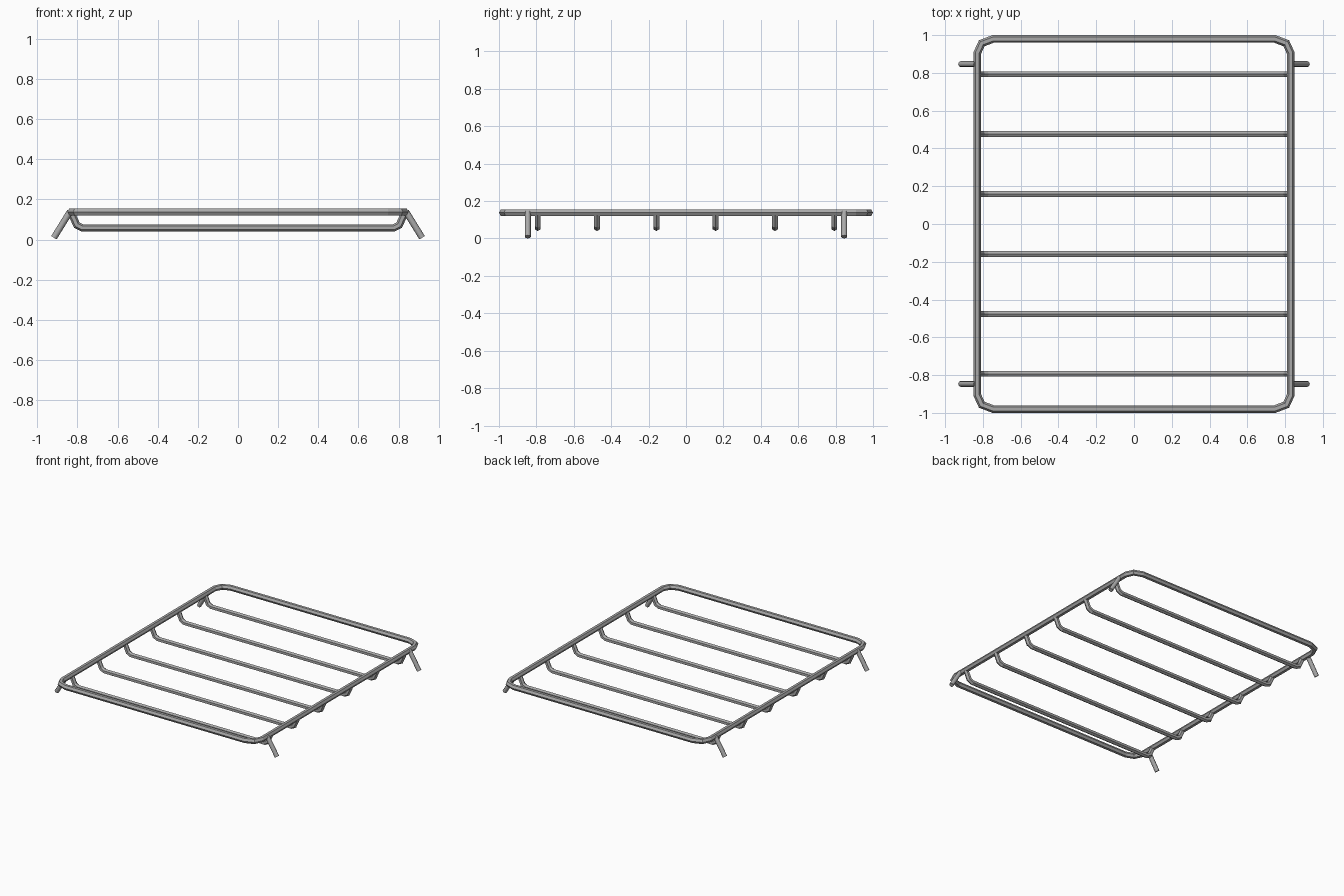
import bpy, bmesh, math
from mathutils import Vector

cube = bpy.data.objects.get("Cube")
if cube:
    bpy.data.objects.remove(cube, do_unlink=True)

steel = bpy.data.materials.new("steel grey")
steel.use_nodes = True
grey = (0.4, 0.4, 0.4, 1)
steel.diffuse_color = grey
steel.node_tree.nodes["Principled BSDF"].inputs["Base Color"].default_value = grey


def tube(name, path, normal, radius, sides=6, closed=False):
    """Sweep a regular polygon along a planar path with mitred bends."""
    pts = [Vector(p) for p in path]
    normal = Vector(normal)
    n = len(pts)
    bm = bmesh.new()
    rings = []
    for i, p in enumerate(pts):
        before = (p - pts[i - 1]).normalized() if closed or i > 0 else None
        after = (pts[(i + 1) % n] - p).normalized() if closed or i < n - 1 else None
        before, after = before or after, after or before
        side = normal.cross((before + after).normalized())
        mitre = 1 / side.dot(normal.cross(after))
        ring = []
        for k in range(sides):
            a = math.tau * k / sides
            offset = side * (math.cos(a) * mitre) + normal * math.sin(a)
            ring.append(bm.verts.new(p + offset * radius))
        rings.append(ring)
    for i in range(n if closed else n - 1):
        a, b = rings[i], rings[(i + 1) % n]
        for k in range(sides):
            j = (k + 1) % sides
            bm.faces.new((a[k], a[j], b[j], b[k]))
    if not closed:
        bm.faces.new(rings[0])
        bm.faces.new(rings[-1])
    bmesh.ops.recalc_face_normals(bm, faces=bm.faces)
    mesh = bpy.data.meshes.new(name)
    bm.to_mesh(mesh)
    bm.free()
    mesh.materials.append(steel)
    obj = bpy.data.objects.new(name, mesh)
    bpy.context.collection.objects.link(obj)
    return obj


# Outer frame: rectangle with clipped corners
corner = [(0.83, 0.905), (0.806, 0.957), (0.745, 0.98)]
loop = []
for sx, sy in ((1, 1), (-1, 1), (-1, -1), (1, -1)):
    part = [(sx * x, sy * y, 0.138) for x, y in corner]
    loop += part if sx * sy > 0 else part[::-1]
tube("outer_frame", loop, (0, 0, 1), 0.02, closed=True)

# Cross bars: hang below the frame with bent-up ends
bend = [(0.83, 0.132), (0.803, 0.072), (0.775, 0.058)]
for i in range(6):
    y = -0.793 + i * 0.3172
    path = [(-x, y, z) for x, z in bend] + [(x, y, z) for x, z in bend[::-1]]
    tube(f"cross_bar_{i + 1}", path, (0, 1, 0), 0.018)

# Splayed mounting legs
for sx, side in ((1, "left"), (-1, "right")):
    for sy, end in ((1, "back"), (-1, "front")):
        y = sy * 0.846
        leg = tube(f"{end}_{side}_leg", [(sx * 0.836, y, 0.14), (sx * 0.917, y, 0.009)],
                   (0, 1, 0), 0.016, sides=8)
        for face in leg.data.polygons:
            face.use_smooth = len(face.vertices) == 4
